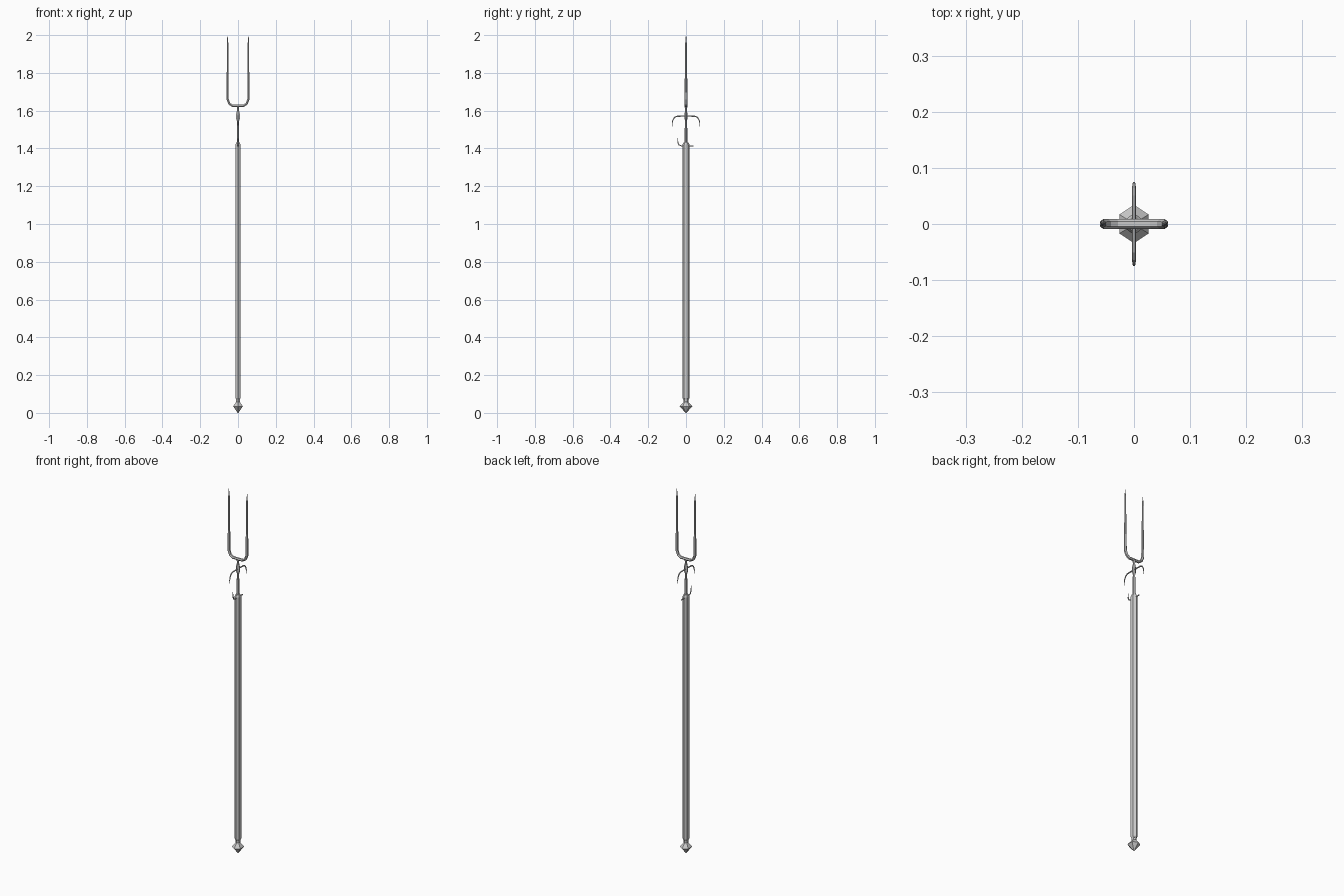
import bpy, bmesh, math
from mathutils import Vector

if "Cube" in bpy.data.objects:
    bpy.data.objects.remove(bpy.data.objects["Cube"])


def finish(name, bm):
    bmesh.ops.recalc_face_normals(bm, faces=bm.faces[:])
    me = bpy.data.meshes.new(name)
    bm.to_mesh(me)
    bm.free()
    ob = bpy.data.objects.new(name, me)
    bpy.context.collection.objects.link(ob)
    return ob


def skin(name, rings):
    """Bridge equal-sized rings of points and cap both ends."""
    bm = bmesh.new()
    vs = [[bm.verts.new(p) for p in r] for r in rings]
    n = len(vs[0])
    for a, b in zip(vs, vs[1:]):
        for i in range(n):
            j = (i + 1) % n
            bm.faces.new((a[i], a[j], b[j], b[i]))
    bm.faces.new(vs[0][::-1])
    bm.faces.new(vs[-1])
    return finish(name, bm)


def column(name, profile, n=6):
    """Upright faceted piece; profile rows are (z, x radius, y radius)."""
    ang = [math.pi / 2 + 2 * math.pi * i / n for i in range(n)]
    return skin(name, [[(rx * math.cos(a), ry * math.sin(a), z) for a in ang]
                       for z, rx, ry in profile])


def bent_bar(name, path, normal, n=6):
    """Sweep along a planar path; rows are (point, radius across, radius in plane)."""
    N = Vector(normal)
    pts = [Vector(p) for p, _, _ in path]
    rings = []
    for i, (_, ra, rb) in enumerate(path):
        d0 = (pts[i] - pts[max(i - 1, 0)]).normalized()
        d1 = (pts[min(i + 1, len(pts) - 1)] - pts[i]).normalized()
        side = (d0 + d1).normalized().cross(N)
        rings.append([pts[i] + N * ra * math.cos(2 * math.pi * k / n)
                      + side * rb * math.sin(2 * math.pi * k / n) for k in range(n)])
    return skin(name, rings)


# Wooden shaft and faceted pommel
column("shaft", [(0.07, 0.012, 0.014), (0.08, 0.0155, 0.019),
                 (1.42, 0.0155, 0.019), (1.432, 0.011, 0.013)])
column("pommel", [(0.0, 0.002, 0.002), (0.035, 0.03, 0.034),
                  (0.058, 0.011, 0.013), (0.075, 0.012, 0.014)])

# Iron neck with the swelling that carries the hooks
column("neck", [(1.425, 0.007, 0.008), (1.545, 0.006, 0.006), (1.56, 0.012, 0.007),
                (1.58, 0.012, 0.007), (1.605, 0.005, 0.006), (1.625, 0.008, 0.007)])

# Two-pronged fork, one continuous bar
half = [((0.03, 0, 1.626), 0.0085, 0.007), ((0.046, 0, 1.637), 0.0085, 0.007),
        ((0.055, 0, 1.66), 0.0085, 0.007), ((0.055, 0, 1.76), 0.007, 0.006),
        ((0.055, 0, 1.82), 0.005, 0.005), ((0.055, 0, 1.96), 0.004, 0.004),
        ((0.056, 0, 2.0), 0.0006, 0.0006)]
other = [((-p[0], p[1], p[2]), a, b) for p, a, b in half]
bent_bar("fork", other[::-1] + half, (0, 1, 0))

# Pair of downward hooks, one bar through the neck
hook = [((0, 0.025, 1.571), 0.0035, 0.0035), ((0, 0.05, 1.57), 0.0035, 0.0035),
        ((0, 0.062, 1.563), 0.0035, 0.0035), ((0, 0.07, 1.549), 0.003, 0.003),
        ((0, 0.073, 1.535), 0.0025, 0.0025), ((0, 0.0725, 1.517), 0.0008, 0.0008)]
mirror = [((0, -p[1], p[2]), a, b) for p, a, b in hook]
bent_bar("side_hooks", mirror[::-1] + hook, (1, 0, 0))

# Small upturned hook pinned through the shaft head
bent_bar("small_hook", [((0, 0.04, 1.414), 0.003, 0.003), ((0, -0.025, 1.414), 0.003, 0.003),
                        ((0, -0.038, 1.419), 0.003, 0.003), ((0, -0.043, 1.432), 0.003, 0.003),
                        ((0, -0.045, 1.46), 0.0008, 0.0008)], (1, 0, 0))
